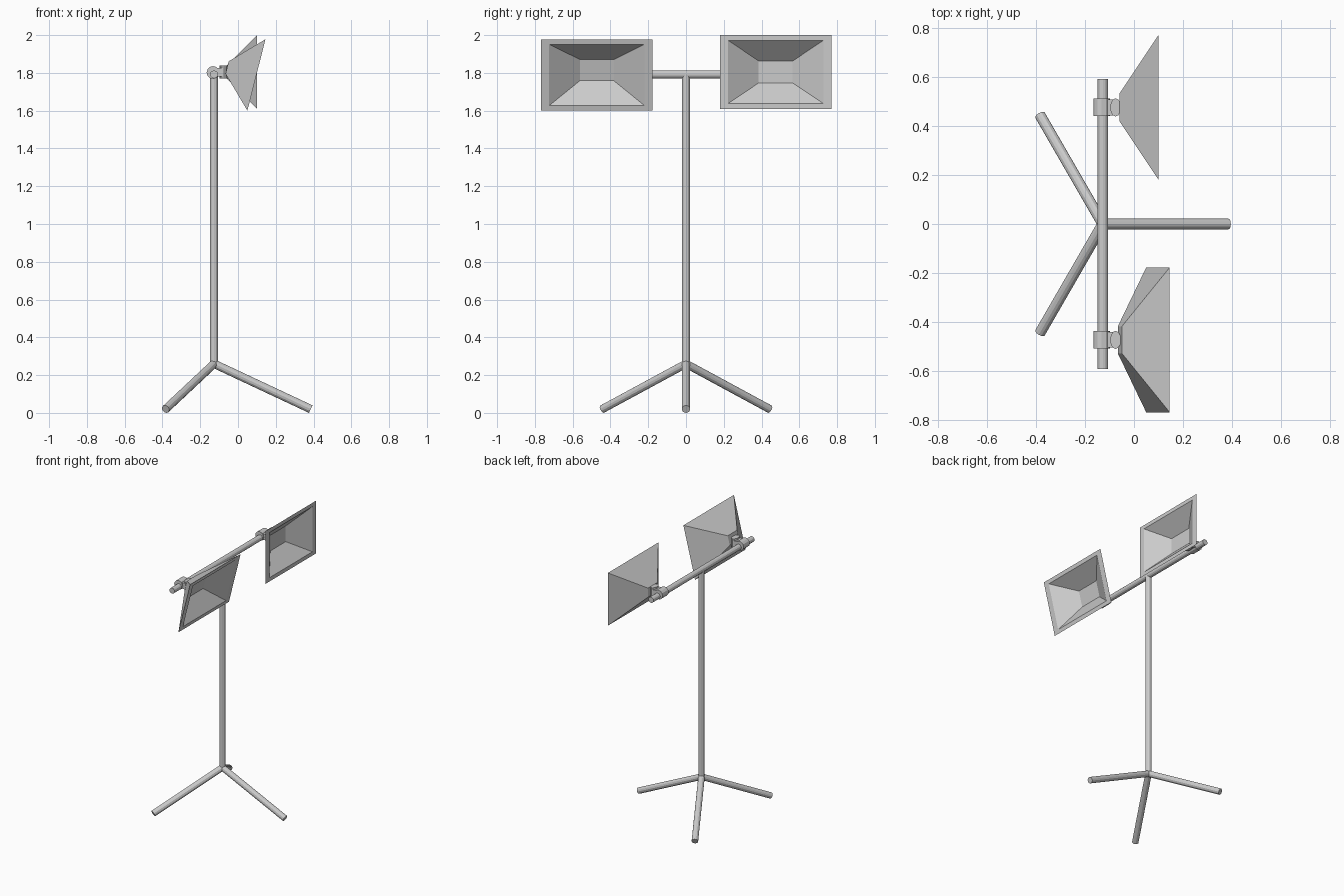
import bpy, bmesh, math
from mathutils import Vector, Matrix

if "Cube" in bpy.data.objects:
    bpy.data.objects.remove(bpy.data.objects["Cube"])

PX, BAR_Z = -0.127, 1.792      # pole x, crossbar height


def finish(name, bm):
    bmesh.ops.recalc_face_normals(bm, faces=bm.faces)
    me = bpy.data.meshes.new(name)
    bm.to_mesh(me)
    bm.free()
    ob = bpy.data.objects.new(name, me)
    bpy.context.collection.objects.link(ob)
    return ob


def tube(name, a, b, r, sides=12):
    a, b = Vector(a), Vector(b)
    d = b - a
    bm = bmesh.new()
    m = Matrix.Translation((a + b) / 2) @ d.to_track_quat('Z', 'Y').to_matrix().to_4x4()
    bmesh.ops.create_cone(bm, cap_ends=True, segments=sides, radius1=r, radius2=r,
                          depth=d.length, matrix=m)
    return finish(name, bm)


def box(name, c, size):
    bm = bmesh.new()
    bmesh.ops.create_cube(bm, size=1, matrix=Matrix.Translation(c) @ Matrix.Diagonal((*size, 1)))
    return finish(name, bm)


def lamp_head(name, centre, tilt):
    # Rectangular loops (x, half width, half height) from outer back to inner floor
    loops = [(-0.16, 0.055, 0.034), (0, 0.295, 0.195),
             (0, 0.252, 0.167), (-0.105, 0.09, 0.058)]
    bm = bmesh.new()
    rings = [[bm.verts.new((x, sy * w, sz * h))
              for sy, sz in ((-1, -1), (1, -1), (1, 1), (-1, 1))] for x, w, h in loops]
    for r0, r1 in zip(rings, rings[1:]):
        for i in range(4):
            j = (i + 1) % 4
            bm.faces.new((r0[i], r0[j], r1[j], r1[i]))
    bm.faces.new(rings[0])
    bm.faces.new(rings[-1])
    bm.transform(Matrix.Translation(centre) @ Matrix.Rotation(math.radians(tilt), 4, 'Y'))
    return finish(name, bm)


# Stand: pole, crossbar and three legs
tube("pole", (PX, 0, 0.255), (PX, 0, BAR_Z), 0.021)
tube("crossbar", (PX, -0.59, BAR_Z), (PX, 0.59, BAR_Z), 0.021)
for i in range(3):
    a = math.radians(120 * i)
    tube(f"leg_{i + 1}", (PX, 0, 0.26),
         (PX + 0.512 * math.cos(a), 0.512 * math.sin(a), 0.02), 0.022)

# Two lamps with clamps; one is tilted downward
for label, y, centre, tilt in (("left", 0.475, (0.10, 0.475, 1.805), 0),
                               ("right", -0.472, (0.0975, -0.472, 1.789), 14.2)):
    lamp_head(f"{label}_lamp_head", centre, tilt)
    tube(f"{label}_clamp", (-0.132, y - 0.036, 1.802), (-0.132, y + 0.036, 1.802), 0.034)
    box(f"{label}_clamp_arm", (-0.1, y, 1.803), (0.05, 0.064, 0.044))
    # Upright oval knuckle joining the clamp to the lamp
    bm = bmesh.new()
    bmesh.ops.create_cone(bm, cap_ends=True, segments=12, radius1=1, radius2=1, depth=2,
                          matrix=Matrix.Translation((-0.075, y, 1.805))
                          @ Matrix.Diagonal((0.022, 0.037, 0.034, 1)))
    finish(f"{label}_knuckle", bm)
